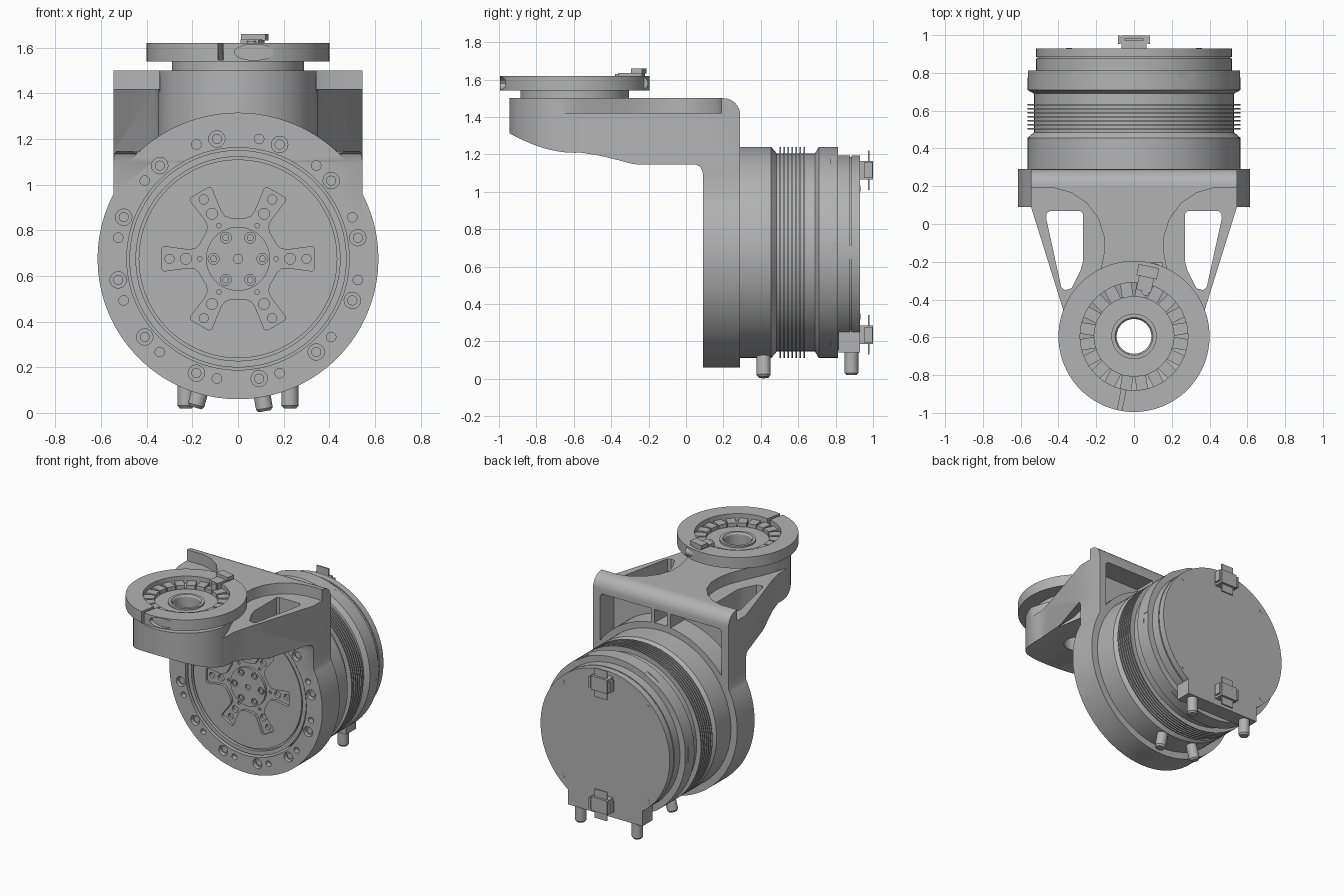
import bpy, bmesh
from math import sin, cos, pi, radians, acos, degrees
from mathutils import Matrix, Vector

cube = bpy.data.objects.get("Cube")
if cube:
    bpy.data.objects.remove(cube, do_unlink=True)

grey = bpy.data.materials.new("machined_grey")
grey.use_nodes = True
grey.diffuse_color = (0.45, 0.45, 0.45, 1)
grey.node_tree.nodes["Principled BSDF"].inputs["Base Color"].default_value = (0.45, 0.45, 0.45, 1)

CZ = 0.675      # height of the motor axis
FY = -0.595     # y of the output flange axis
parts = []


def finish(bm, name):
    bmesh.ops.recalc_face_normals(bm, faces=bm.faces)
    mesh = bpy.data.meshes.new(name)
    bm.to_mesh(mesh)
    bm.free()
    ob = bpy.data.objects.new(name, mesh)
    bpy.context.scene.collection.objects.link(ob)
    parts.append(ob)
    return ob


def place(axis, u, v, h):
    return {"x": (h, u, v), "y": (u, h, v), "z": (u, v, h)}[axis]


def prism(name, outlines, axis, a, b):
    """Extrude one or several 2D outlines along an axis."""
    bm = bmesh.new()
    for pts in outlines:
        low = [bm.verts.new(place(axis, u, v, a)) for u, v in pts]
        high = [bm.verts.new(place(axis, u, v, b)) for u, v in pts]
        bm.faces.new(low)
        bm.faces.new(high[::-1])
        for i in range(len(pts)):
            j = (i + 1) % len(pts)
            bm.faces.new((low[i], low[j], high[j], high[i]))
    return finish(bm, name)


def arc(cu, cv, r, a0, a1, n):
    angles = [radians(a0 + (a1 - a0) * i / n) for i in range(n + 1)]
    return [(cu + r * cos(t), cv + r * sin(t)) for t in angles]


def circle(cu, cv, r, n=24):
    return arc(cu, cv, r, 0, 360, n)[:-1]


def ring_of_circles(dist, r, start, count, cv=CZ):
    turns = [radians(start + 360 * k / count) for k in range(count)]
    return [circle(dist * cos(t), cv + dist * sin(t), r, 16) for t in turns]


def lathe(name, profile, axis, centre, closed=False):
    """Spin (radius, height) points about an axis."""
    bm = bmesh.new()
    verts = [bm.verts.new(place(axis, r, 0, h)) for r, h in profile]
    edges = [bm.edges.new(p) for p in zip(verts, verts[1:])]
    if closed:
        edges.append(bm.edges.new((verts[-1], verts[0])))
    bmesh.ops.spin(bm, geom=verts + edges, cent=(0, 0, 0), axis=place(axis, 0, 0, 1),
                   angle=2 * pi, steps=96)
    bmesh.ops.remove_doubles(bm, verts=bm.verts, dist=0.0001)
    bmesh.ops.translate(bm, verts=bm.verts, vec=centre)
    return finish(bm, name)


def box(name, centre, size, matrix=Matrix()):
    bm = bmesh.new()
    bmesh.ops.create_cube(bm, size=1)
    bmesh.ops.transform(bm, verts=bm.verts,
                        matrix=matrix @ Matrix.Translation(centre) @ Matrix.Diagonal((*size, 1)))
    return finish(bm, name)


def combine(ob, tools, op="DIFFERENCE"):
    """Apply booleans and drop the tool objects."""
    for tool in tools:
        mod = ob.modifiers.new("bool", "BOOLEAN")
        mod.operation, mod.solver, mod.object = op, "EXACT", tool
    deps = bpy.context.evaluated_depsgraph_get()
    mesh = bpy.data.meshes.new_from_object(ob.evaluated_get(deps))
    ob.modifiers.clear()
    ob.data = mesh
    for tool in tools:
        parts.remove(tool)
        bpy.data.objects.remove(tool, do_unlink=True)


def mirror(pts):
    return [(-u, v) for u, v in pts]


# Bracket arm: side silhouette intersected with the plan, arched underneath round the motor
side = ([(-0.95, 1.5), (-0.95, 1.3), (-0.88, 1.265), (-0.8, 1.23), (-0.7, 1.205),
         (-0.5, 1.17), (-0.25, 1.145), (0.05, 1.145), (0.077, 1.134), (0.09, 1.1), (0.29, 1.1)]
        + arc(0.2, 1.41, 0.09, 0, 90, 8))
plan = ([(-0.545, 0.09), (-0.545, 0.4), (0.545, 0.4), (0.545, 0.09), (0.37, -0.47)]
        + arc(0, FY, 0.35, 5, -185, 40) + [(-0.37, -0.47)])
bracket = prism("bracket", [side], "x", -0.7, 0.7)
combine(bracket, [prism("plan_tool", [plan], "z", 1, 1.7)], "INTERSECT")
combine(bracket, [prism("arch_tool", [circle(0, CZ, 0.638, 128)], "y", -1.1, 0.088)])

# Round mounting plate below the arm
join = degrees(acos(0.545 / 0.615))
plate = arc(0, CZ, 0.615, 180 - join, 360 + join, 96) + [(0.545, 1.16), (-0.545, 1.16)]
combine(bracket, [prism("plate_tool", [plate], "y", 0.09, 0.29)], "UNION")

# Arm recesses, windows, rear pockets and bolt holes
recess = [(0.7, 0.19), (0.42, 0.19), (0.33, 0.165), (0.25, 0.11), (0.19, 0.03), (0.16, -0.06),
          (0.158, -0.15), (0.175, -0.24), (0.21, -0.33), (0.26, -0.44), (0.31, -0.56),
          (0.345, -0.67), (0.7, -0.67)]
window = [(0.285, 0.07), (0.445, 0.07), (0.463, 0.055), (0.465, 0.03), (0.385, -0.335),
          (0.365, -0.35), (0.33, -0.34), (0.285, -0.25), (0.27, -0.2), (0.27, 0.055)]
pocket = [(0.08, 1.38), (0.47, 1.38), (0.49, 1.36)] + arc(0, CZ, 0.61, 36.6, 82.5, 12)
cell = [(-0.05, 1.38), (0.05, 1.38)] + arc(0, CZ, 0.61, 85.3, 94.7, 4)
combine(bracket, [
    prism("recess_tool", [recess, mirror(recess)], "z", 1.42, 1.7),
    prism("window_tool", [window, mirror(window)], "z", 1, 1.7),
    prism("pocket_tool", [pocket, mirror(pocket), cell], "y", 0.13, 0.35),
    prism("bore_tool", [circle(0, CZ, 0.487, 96)], "y", 0, 0.4),
    prism("shaft_tool", [circle(0, FY, 0.092, 48)], "z", 1, 1.7),
    prism("counterbore_tool", ring_of_circles(0.533, 0.036, 100, 12), "y", 0, 0.12),
    prism("pin_hole_tool", ring_of_circles(0.533, 0.021, 80, 12), "y", 0, 0.13)])
prism("plate_bolts", ring_of_circles(0.533, 0.022, 100, 12), "y", 0.108, 0.13)

# Motor body with cooling fins
body = [(0, 0.11), (0.435, 0.11), (0.435, 0.125), (0.447, 0.125), (0.447, 0.102),
        (0.476, 0.102), (0.476, 0.28), (0.565, 0.28), (0.565, 0.455), (0.53, 0.485)]
for i in range(7):
    y = 0.505 + 0.021 * i
    body += [(0.53, y - 0.004), (0.565, y - 0.004), (0.565, y + 0.004), (0.53, y + 0.004)]
body += [(0.53, 0.69), (0.565, 0.71), (0.565, 0.813), (0.52, 0.813), (0.52, 0.876),
         (0.512, 0.876), (0.512, 0.884), (0.52, 0.884), (0.52, 0.93), (0, 0.93)]
motor = lathe("motor_housing", body, "y", (0, 0, CZ))

# Six-armed recess in the front face
star = []
half = [(0.17, -0.06), (0.19, -0.043), (0.22, -0.04), (0.325, -0.054), (0.335, -0.044)]
for k in range(6):
    for r, t in half + [(r, -t) for r, t in half[::-1]]:
        a = k * pi / 3
        star.append((r * cos(a) - t * sin(a), CZ + r * sin(a) + t * cos(a)))
combine(motor, [
    prism("star_tool", [star], "y", 0, 0.13),
    prism("arm_hole_tool", ring_of_circles(0.3, 0.02, 0, 6) + ring_of_circles(0.228, 0.024, 0, 6),
          "y", 0, 0.15),
    prism("dowel_tool", ring_of_circles(0.168, 0.01, 0, 6), "y", 0, 0.14)])
hub = prism("front_hub", [circle(0, CZ, 0.14, 64)], "y", 0.112, 0.16)
combine(hub, [prism("hub_hole_tool", ring_of_circles(0.107, 0.024, 0, 6) + [circle(0, CZ, 0.02)],
                    "y", 0, 0.125)])
prism("hub_bolts", ring_of_circles(0.107, 0.015, 0, 6), "y", 0.115, 0.14)

# Shallow notches round the rear collar
combine(motor, [box("notch_tool", (0.575, 0.8, 0), (0.03, 0.05, 0.11),
                    Matrix.Translation((0, 0, CZ)) @ Matrix.Rotation(radians(60 * k), 4, "Y"))
                for k in range(6)])

# Rear cover fittings
prism("cover_screws", ring_of_circles(0.485, 0.016, 45, 4), "y", 0.92, 0.932)
box("cable_block", (0, 0.873, 0.205), (0.6, 0.114, 0.13))
for name, z in (("upper", 1.115), ("lower", 0.235)):
    box(name + "_connector_body", (0, 0.962, z), (0.13, 0.074, 0.1))
    box(name + "_connector_plate", (0, 0.977, z), (0.1, 0.01, 0.21))
    for s in (-1, 1):
        box(name + "_connector_ear", (s * 0.078, 0.975, z), (0.014, 0.046, 0.08))


# Cable glands
def gland(name, top, end, r=0.037):
    top, end = Vector(top), Vector(end)
    length = (end - top).length
    ob = lathe(name, [(0, 0), (r, 0), (r, length - 0.012), (r - 0.01, length), (0, length)],
               "z", (0, 0, 0))
    turn = (end - top).to_track_quat("Z", "Y").to_matrix().to_4x4()
    ob.data.transform(Matrix.Translation(top) @ turn)


for s in (-1, 1):
    gland("rear_cable_gland", (s * 0.228, 0.885, 0.16), (s * 0.228, 0.885, 0.02))
for a in (-16, 10):
    d = Vector((sin(radians(a)), 0, -cos(radians(a))))
    c = Vector((0, 0.415, CZ))
    gland("side_cable_gland", c + d * 0.53, c + d * 0.678)

# Output flange on the arm end
flange = lathe("output_flange", [
    (0.092, 1.49), (0.29, 1.49), (0.29, 1.54), (0.4, 1.54), (0.4, 1.62), (0.285, 1.62),
    (0.285, 1.565), (0.212, 1.55), (0.212, 1.56), (0.12, 1.56), (0.12, 1.572),
    (0.1, 1.572), (0.092, 1.56)], "z", (0, FY, 0), True)
pivot = Matrix.Translation((0, FY, 0))
oval = [(0.07 + 0.085 * u, 1.58 + 0.035 * v) for u, v in circle(0, 0, 1)]
combine(flange, [
    box("slit_tool", (0.35, 0, 1.61), (0.14, 0.024, 0.13), pivot @ Matrix.Rotation(radians(-101), 4, "Z")),
    prism("screw_pocket_tool", [oval], "y", -1.05, -0.965)])

# Ring of coupling teeth inside the flange
for k in range(20):
    box("coupling_tooth", (0.248, 0, 1.57), (0.076, 0.06, 0.036),
        pivot @ Matrix.Rotation(radians(18 * k + 9), 4, "Z"))

# Clamp on the flange rim
turn = pivot @ Matrix.Rotation(radians(-12), 4, "Z")
box("clamp_base", (0, 0.31, 1.605), (0.08, 0.13, 0.06), turn)
box("clamp_lever", (0, 0.35, 1.645), (0.11, 0.06, 0.028), turn)
prism("clamp_screw", [circle(-0.237, 1.58, 0.034)], "x", 0.01, 0.15)
prism("clamp_pin", [circle(0.06, -0.36, 0.02)], "z", 1.56, 1.63)

# Colour and shading
for ob in parts:
    mesh = ob.data
    mesh.materials.clear()
    mesh.materials.append(grey)
    mesh.polygons.foreach_set("material_index", [0] * len(mesh.polygons))
    mesh.polygons.foreach_set("use_smooth", [True] * len(mesh.polygons))
    mesh.set_sharp_from_angle(angle=radians(30))
    mesh.update()
